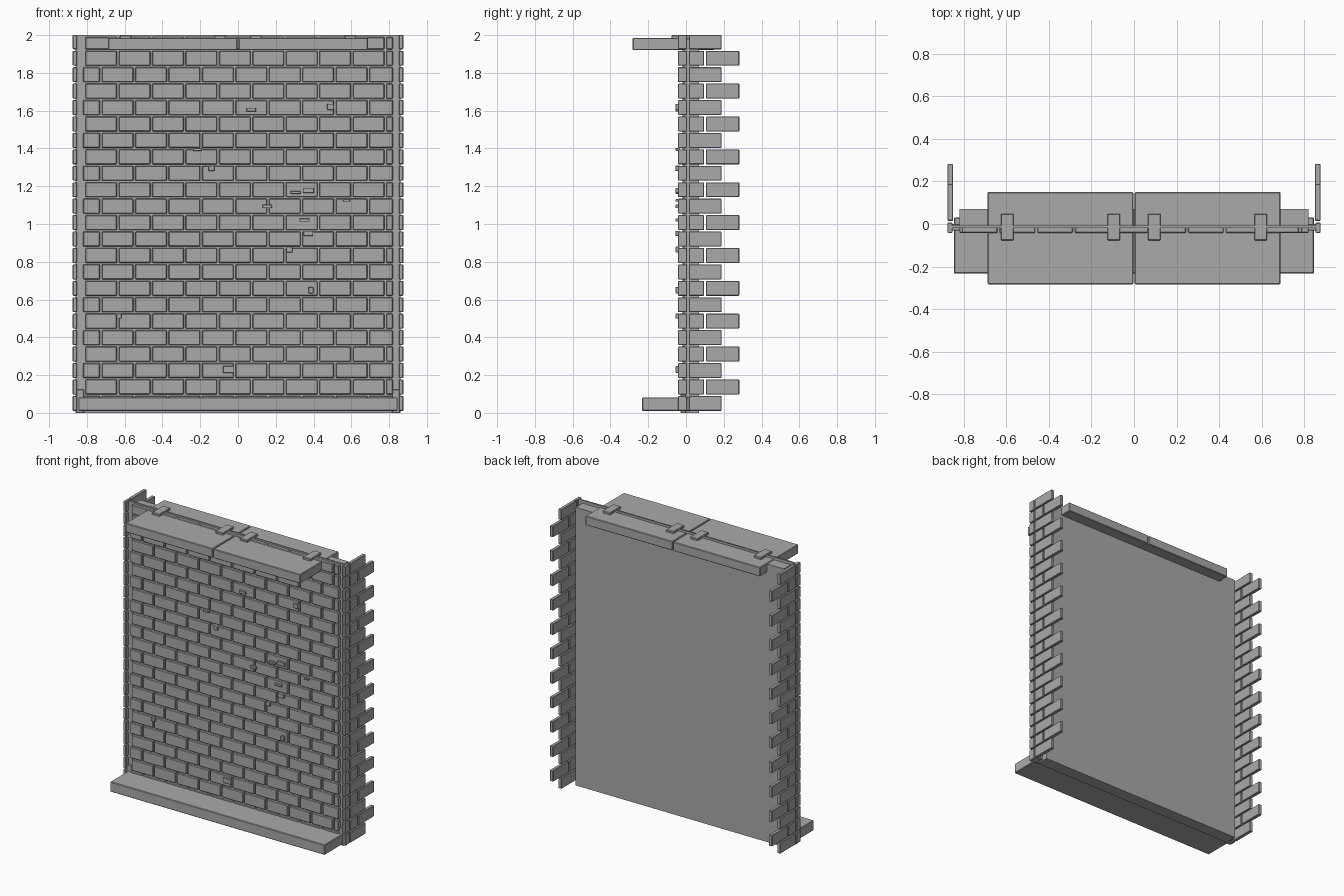
import bpy, bmesh
from mathutils import Matrix

stone = bpy.data.materials.new("grey_stone")
stone.diffuse_color = (0.4, 0.4, 0.4, 1)


def boxes(name, spans, bevel=0.0):
    """One object from boxes given as (x0, x1, y0, y1, z0, z1)."""
    bm = bmesh.new()
    for x0, x1, y0, y1, z0, z1 in spans:
        m = Matrix.Translation(((x0 + x1) / 2, (y0 + y1) / 2, (z0 + z1) / 2))
        m = m @ Matrix.Diagonal((x1 - x0, y1 - y0, z1 - z0, 1))
        bmesh.ops.create_cube(bm, size=1, matrix=m)
    if bevel:
        bmesh.ops.bevel(bm, geom=bm.edges[:], offset=bevel, segments=1,
                        affect='EDGES', clamp_overlap=True)
    me = bpy.data.meshes.new(name)
    bm.to_mesh(me)
    bm.free()
    me.materials.append(stone)
    ob = bpy.data.objects.new(name, me)
    bpy.context.collection.objects.link(ob)
    return ob


def both(spans):
    """Add the copies mirrored in x."""
    return spans + [(-s[1], -s[0]) + tuple(s[2:]) for s in spans]


ROWS, RISE, HEIGHT = 23, 0.087, 0.079
PITCH, GAP, HALF = 0.177, 0.01, 0.82

# Solid core and the thin mortar sheet on its front
boxes("wall_core", [(-HALF, HALF, -0.01, 0.07, 0.0, 1.98)])
boxes("mortar_sheet", [(-0.86, 0.86, -0.018, -0.008, 0.0, 2.0)])

# Running-bond face bricks and toothed side bricks
face, side = [], []
for i in range(ROWS):
    z0 = 0.011 + i * RISE
    z1 = min(z0 + HEIGHT, 2.0)
    odd = i % 2 == 1
    seam = 0.072 if odd or i == ROWS - 1 else -0.018
    for k in range(-7, 7):
        x0 = max(seam + k * PITCH + GAP / 2, -HALF)
        x1 = min(seam + (k + 1) * PITCH - GAP / 2, HALF)
        if x1 - x0 > 0.015:
            face.append((x0, x1, -0.042, -0.015, z0, min(z1, 1.99)))
    if odd:
        side += [(0.85, 0.875, 0.015, 0.096, z0, z1),
                 (0.85, 0.875, 0.106, 0.282, z0, z1)]
    else:
        side.append((0.85, 0.875, 0.015, 0.188, z0, z1))
    # Corner closers in line with the courses
    side.append((0.852, 0.875, -0.042, 0.006, z0, z1))
boxes("face_bricks", face, 0.004)
boxes("side_bricks", both(side), 0.003)

# Base ledge with corner blocks
boxes("base_ledge", [(-0.845, 0.845, -0.232, 0.03, 0.01, 0.082)], 0.004)
boxes("corner_blocks", both([(0.815, 0.855, -0.03, 0.0, 0.0, 0.125)]), 0.003)

# Two coping slabs on top, with clamps across the sheet
boxes("coping_slabs", both([(0.003, 0.688, -0.283, 0.15, 1.92, 1.985)]), 0.004)
boxes("clamps", both([(0.065, 0.125, -0.077, 0.048, 1.975, 2.0),
                      (0.565, 0.625, -0.077, 0.048, 1.975, 2.0)]), 0.004)

# Loose chips on the face: centre x, centre z, width, height
chips = [(0.07, 1.605, 0.05, 0.02), (0.49, 1.62, 0.035, 0.032),
         (-0.215, 1.395, 0.048, 0.016), (-0.14, 1.295, 0.03, 0.03),
         (0.305, 1.167, 0.053, 0.016), (0.373, 1.178, 0.06, 0.027),
         (0.155, 1.093, 0.05, 0.018), (0.575, 1.125, 0.037, 0.014),
         (0.352, 1.02, 0.055, 0.016), (0.373, 0.95, 0.05, 0.028),
         (0.272, 0.865, 0.032, 0.03), (0.386, 0.65, 0.025, 0.034),
         (-0.63, 0.512, 0.026, 0.026), (-0.05, 0.23, 0.06, 0.036)]
boxes("brick_chips", [(x - w / 2, x + w / 2, -0.055, -0.035, z - h / 2, z + h / 2)
                      for x, z, w, h in chips], 0.002)
